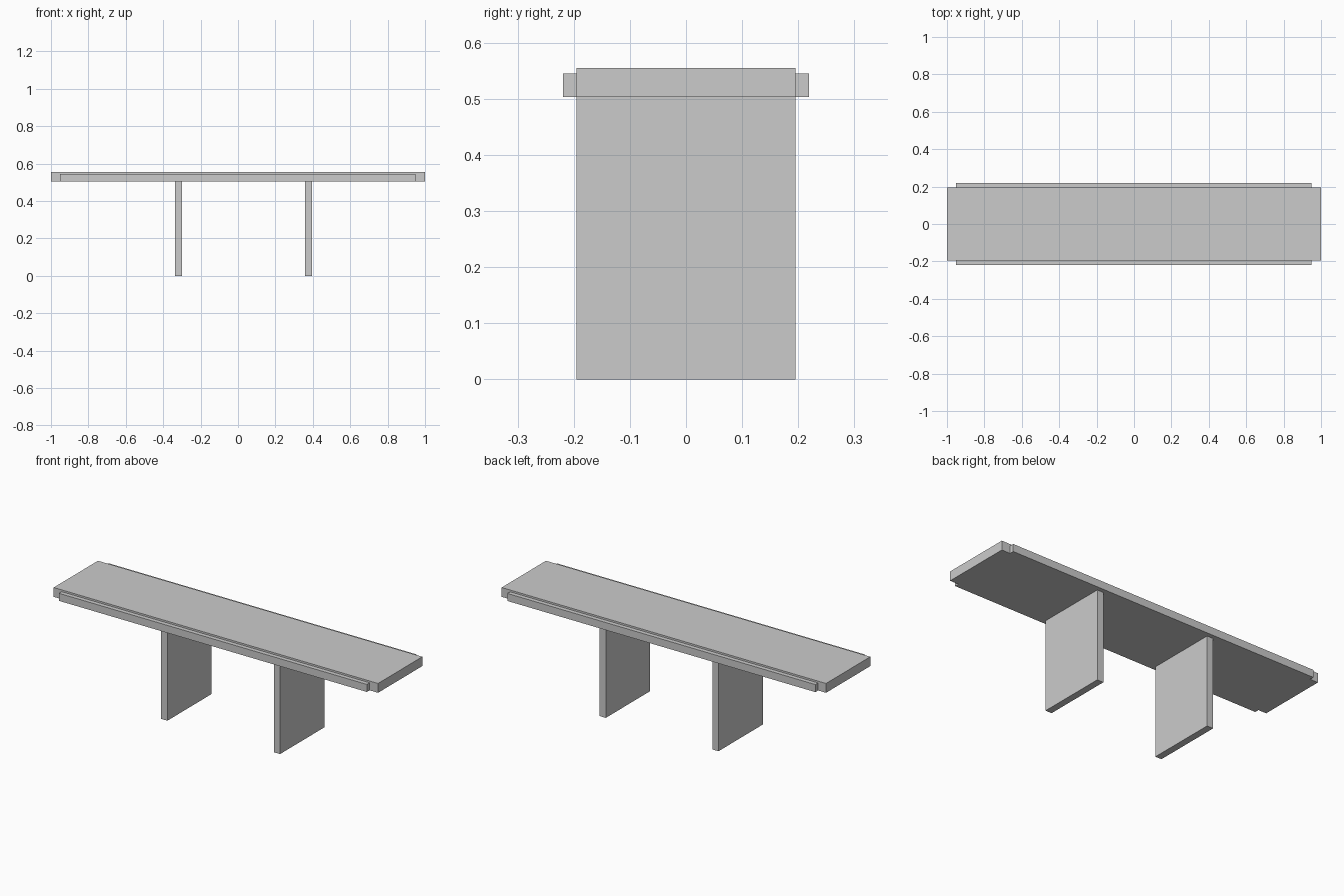
import bpy

if "Cube" in bpy.data.objects:
    bpy.data.objects.remove(bpy.data.objects["Cube"])


def box(name, x0, x1, y0, y1, z0, z1):
    """Axis-aligned box given by its extents."""
    bpy.ops.mesh.primitive_cube_add(
        size=1, location=((x0 + x1) / 2, (y0 + y1) / 2, (z0 + z1) / 2))
    obj = bpy.context.object
    obj.name = name
    obj.scale = (x1 - x0, y1 - y0, z1 - z0)
    bpy.ops.object.transform_apply(location=False, rotation=False, scale=True)
    return obj


HALF_DEPTH = 0.195
RAIL_DEPTH = 0.219
UNDERSIDE = 0.503

# Bench top slab
box("bench_top", -1.0, 1.0, -HALF_DEPTH, HALF_DEPTH, UNDERSIDE, 0.555)

# Edge rails along both long sides, slightly lower and shorter than the top
box("front_rail", -0.951, 0.948, -RAIL_DEPTH, -HALF_DEPTH, UNDERSIDE, 0.545)
box("back_rail", -0.951, 0.948, HALF_DEPTH, RAIL_DEPTH, UNDERSIDE, 0.545)

# Panel legs across the full depth, offset from the centre
for name, x in (("left_leg", -0.318), ("right_leg", 0.377)):
    box(name, x - 0.019, x + 0.019, -HALF_DEPTH, HALF_DEPTH, 0.0, UNDERSIDE)
